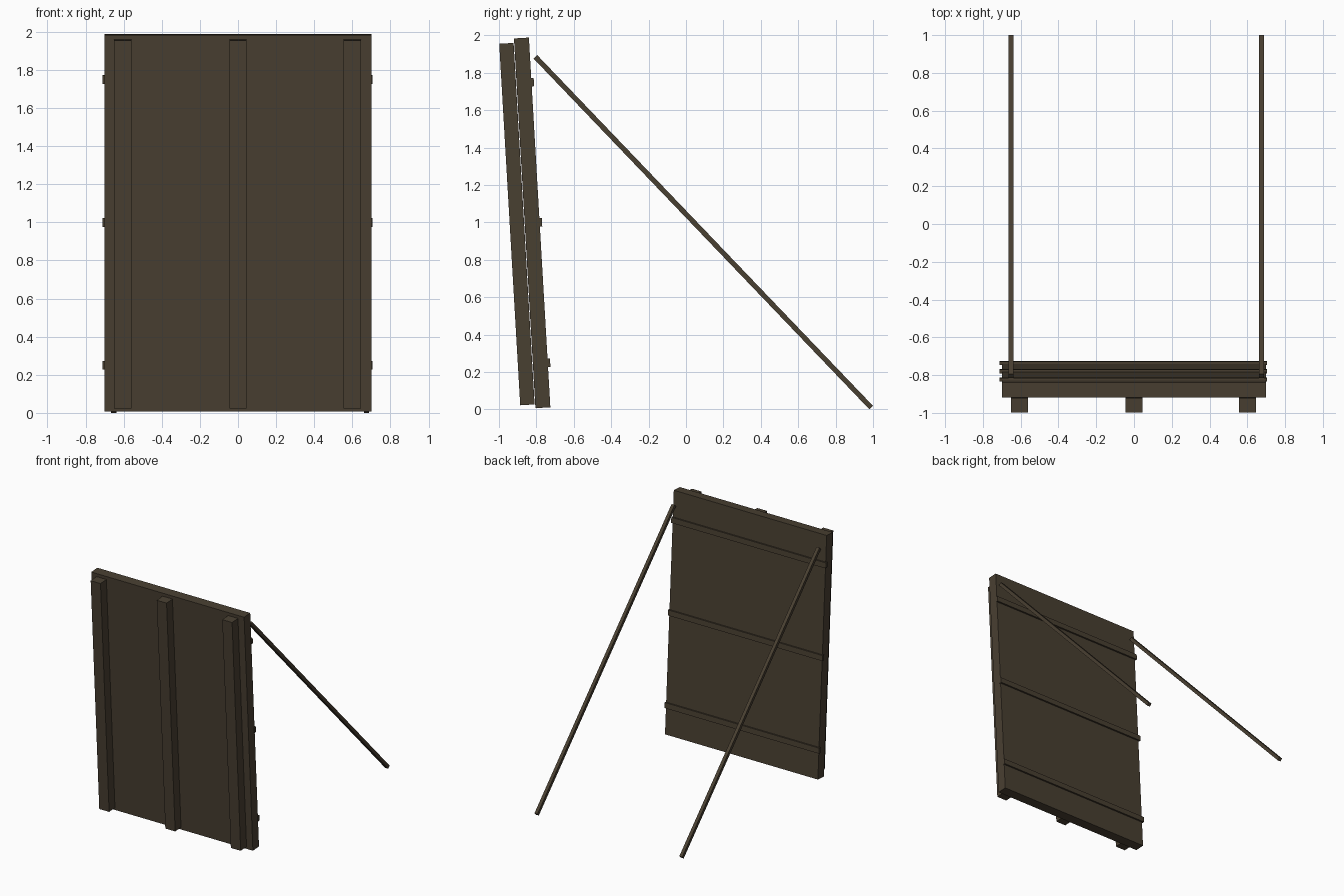
import bpy
import math
from mathutils import Vector

if "Cube" in bpy.data.objects:
    bpy.data.objects.remove(bpy.data.objects["Cube"])

wood = bpy.data.materials.new("dark_weathered_wood")
wood.diffuse_color = (0.066, 0.050, 0.031, 1)
wood.use_nodes = True
wood.node_tree.nodes["Principled BSDF"].inputs["Base Color"].default_value = wood.diffuse_color

TILT = 0.058  # backward lean of the wall


def box(name, centre, size, tilt):
    bpy.ops.mesh.primitive_cube_add(size=1, location=centre)
    ob = bpy.context.object
    ob.name = name
    ob.scale = size
    bpy.ops.object.transform_apply(location=False, rotation=False, scale=True)
    ob.rotation_euler = (tilt, 0, 0)
    ob.data.materials.append(wood)
    return ob


# main wall panel
PC = Vector((0, -0.8225, 0.9975))
box("wall_panel", PC, (1.40, 0.08, 1.98), TILT)

# three upright posts on the front
for i, x in enumerate((-0.605, 0.0, 0.6)):
    box(f"front_post_{i}", (x, -0.904, 0.991), (0.09, 0.077, 1.936), TILT)

# three thin battens across the back
for i, z in enumerate((0.25, 1.0, 1.75)):
    y = PC.y + 0.04 - (z - PC.z) * math.tan(TILT) + 0.003
    box(f"back_batten_{i}", (-0.003, y, z), (1.416, 0.02, 0.045), TILT)

# two slanted support poles behind
top, foot = Vector((0, -0.805, 1.885)), Vector((0, 0.99, 0.01))
axis = top - foot
for name, x in (("left_support_pole", -0.652), ("right_support_pole", 0.675)):
    mid = (top + foot) / 2
    mid.x = x
    box(name, mid, (0.027, 0.027, axis.length), math.atan2(-axis.y, axis.z))
